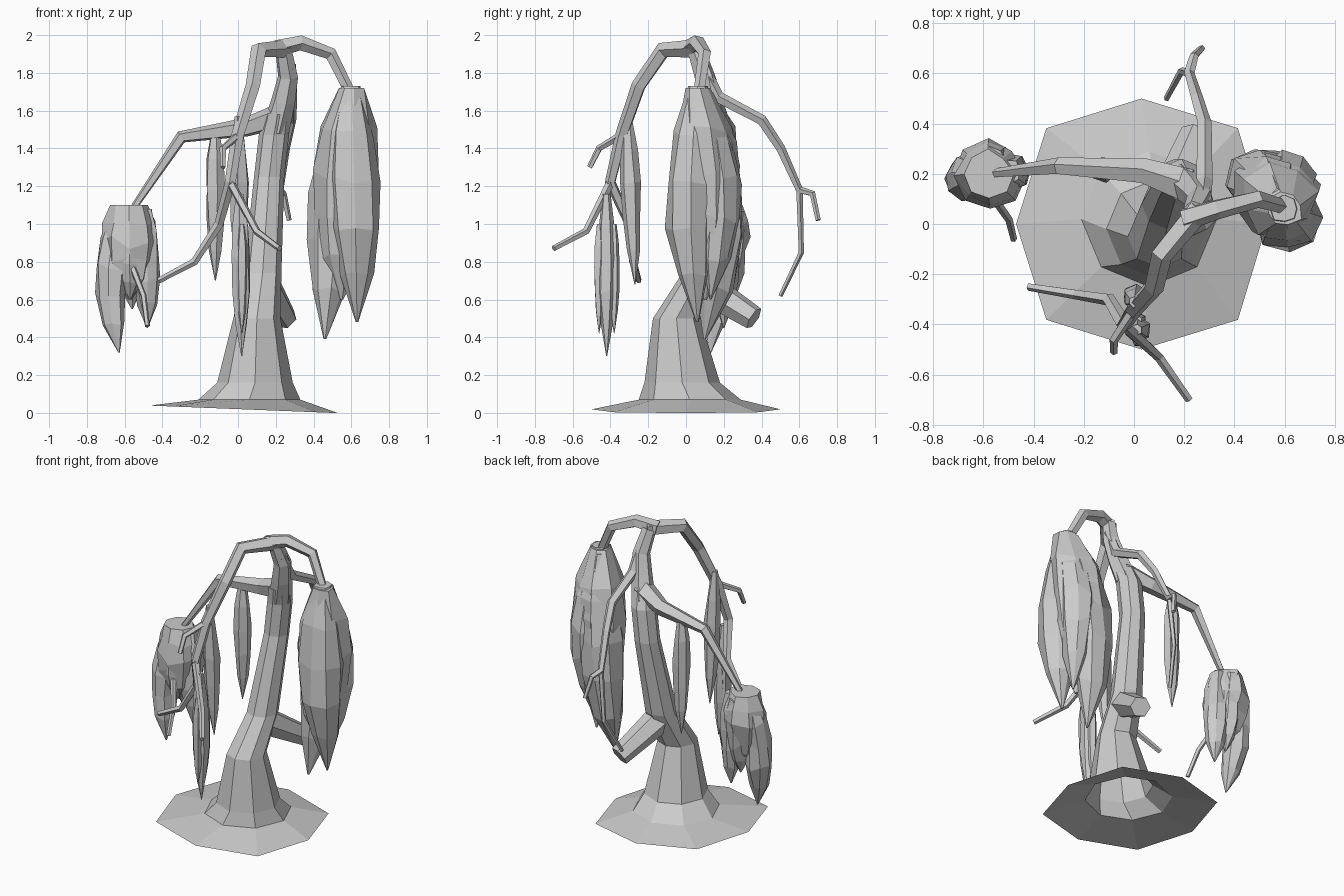
import bpy, bmesh, math, random
from mathutils import Vector

random.seed(4)
cube = bpy.data.objects.get("Cube")
if cube:
    bpy.data.objects.remove(cube, do_unlink=True)

grey = bpy.data.materials.new("plain_grey")
grey.use_nodes = True
grey.diffuse_color = (.6, .6, .6, 1)
grey.node_tree.nodes["Principled BSDF"].inputs["Base Color"].default_value = grey.diffuse_color


def skin(name, rings, open_base=False):
    """Join equal-length rings of points into a flat-shaded tube."""
    bm = bmesh.new()
    loops = [[bm.verts.new(point) for point in ring] for ring in rings]
    for low, high in zip(loops, loops[1:]):
        for i in range(len(low)):
            bm.faces.new((low[i - 1], low[i], high[i], high[i - 1]))
    bm.faces.new(loops[-1])
    if not open_base:
        bm.faces.new(loops[0])
    bmesh.ops.recalc_face_normals(bm, faces=bm.faces)
    mesh = bpy.data.meshes.new(name)
    bm.to_mesh(mesh)
    bm.free()
    mesh.materials.append(grey)
    obj = bpy.data.objects.new(name, mesh)
    bpy.context.collection.objects.link(obj)


def circle(center, radius, across, along, sides):
    """Ring of points around a center, spanned by two directions."""
    angles = [math.tau * i / sides for i in range(sides)]
    return [center + radius * (across * math.cos(a) + along * math.sin(a)) for a in angles]


def branch(name, points, thick, thin, sides=5):
    """Sweep an evenly tapering tube along a path; returns the path."""
    path = [Vector(point) for point in points]
    last = len(path) - 1
    rings, side = [], None
    for i, point in enumerate(path):
        ahead = (path[min(i + 1, last)] - point).normalized()
        behind = (point - path[max(i - 1, 0)]).normalized()
        tangent = (ahead + behind).normalized()
        if side is None:
            side = tangent.orthogonal()
        side = (side - tangent * side.dot(tangent)).normalized()
        radius = thick + (thin - thick) * i / last
        rings.append(circle(point, radius, side, tangent.cross(side), sides))
    skin(name, rings)
    return path


def lobe(name, top, bottom, radius, belly=(0, 0), blunt=.04, sides=8):
    """Hanging faceted spindle; belly shifts its middle, blunt widens its top."""
    top, bottom, shift = Vector(top), Vector(bottom), Vector((*belly, 0))
    turn = random.random()
    across, along = (Vector((math.cos(a), math.sin(a), 0)) for a in (turn, turn + math.pi / 2))
    rings, steps = [], 5
    for i in range(steps + 1):
        t = i / steps
        swell = math.sin(math.pi * (blunt + (1 - blunt) * t) ** .85)
        width = radius * (max(swell, 0) ** .6 + .05)
        center = top.lerp(bottom, t) + shift * math.sin(math.pi * t)
        ring = circle(center, width, across, along, sides)
        for point in ring:
            point += (point - center) * random.uniform(-.13, .13)
            point.z += width * random.uniform(-.3, .3) * math.sin(math.pi * t)
        rings.append(ring)
    skin(name, rings)


# Flared trunk with an open, slightly tilted, squarish root skirt
trunk = [(.03, 0, .02, .5), (.06, .02, .07, .27), (.09, -.02, .16, .2), (.1, -.05, .5, .125),
         (.13, .08, .74, .1), (.165, .18, 1.25, .08), (.19, .18, 1.47, .08), (.21, .15, 1.58, .07)]
rings = [circle(Vector(center), radius, Vector((1, 0, 0)), Vector((0, 1, 0)), 8)
         for *center, radius in trunk]
for point in rings[0][1::2]:
    point.xy *= 1.08
for point in rings[0]:
    point.z -= .04 * point.x
skin("trunk", rings, open_base=True)
branch("broken_stub", [(.14, .08, .68), (.25, .36, .5)], .09, .065, sides=6)

# Main limbs
branch("upper_limb", [(.2, .17, 1.5), (.24, .13, 1.65), (.265, .1, 1.78), (.24, .05, 1.93)],
       .075, .045, sides=6)
branch("side_limb", [(.22, .15, 1.57), (.04, .21, 1.51), (-.3, .23, 1.46), (-.57, .2, 1.06)],
       .07, .018)
branch("crown_limb", [(.2, .02, 1.93), (.33, .06, 1.96), (.49, .1, 1.9), (.59, .07, 1.7)],
       .048, .03)
front = branch("front_limb",
               [(.26, .06, 1.93), (.11, -.12, 1.92), (.08, -.25, 1.73), (0, -.34, 1.47),
                (-.04, -.4, 1.22), (-.1, -.3, 1), (-.23, -.28, .8), (-.42, -.25, .7)], .05, .016)
back = branch("back_limb",
              [(.27, .08, 1.84), (.28, .17, 1.67), (.28, .4, 1.55), (.25, .5, 1.4),
               (.22, .6, 1.18), (.24, .67, 1.16), (.27, .7, 1.02)], .038, .014)

# Thin twigs growing from the limbs
branch("front_fork", [front[4], (.1, -.53, .96), (.22, -.7, .87)], .024, .016)
branch("front_spur", [front[3], (-.08, -.46, 1.4), (-.08, -.51, 1.3)], .022, .015)
branch("back_fork", [back[4], (.19, .61, .85), (.13, .5, .62)], .018, .012)
branch("side_spur", [(-.57, .12, .8), (-.5, .02, .62), (-.48, -.06, .46)], .018, .014)

# Large hanging clump
lobe("large_foliage_core", (.6, .06, 1.72), (.55, .1, .6), .165, belly=(-.02, .04))
lobe("large_foliage_back", (.58, .08, 1.7), (.46, .1, .39), .13, belly=(-.01, .09))
lobe("large_foliage_front", (.6, .06, 1.73), (.63, .06, .48), .125, belly=(0, -.04))
lobe("large_foliage_side", (.6, .1, 1.65), (.6, .13, .6), .11, belly=(.01, .07))

# Smaller bunched clump at the side
lobe("side_foliage_core", (-.58, .2, 1.1), (-.57, .18, .6), .13, blunt=.12)
lobe("side_foliage_outer", (-.62, .2, 1.07), (-.63, .13, .32), .085, belly=(-.05, .01), blunt=.1)
lobe("side_foliage_inner", (-.5, .21, 1.08), (-.48, .2, .45), .075, blunt=.1)
lobe("side_foliage_back", (-.57, .25, 1.07), (-.56, .21, .55), .08, blunt=.15)
lobe("side_foliage_front", (-.57, .15, 1.05), (-.57, .15, .6), .075, blunt=.1)

# Narrow hanging strands
lobe("side_strand", (-.12, .22, 1.5), (-.12, .22, .7), .05, sides=6)
lobe("front_strand", (0, -.31, 1.57), (.01, -.27, .68), .05, sides=6)
lobe("outer_strand", (.01, -.42, 1.16), (.02, -.42, .3), .05, sides=6)
for label, y in (("front", -.46), ("back", -.38)):
    lobe("outer_strand_tip_" + label, (.02, y, 1), (.02, y, .42), .03, sides=5)
